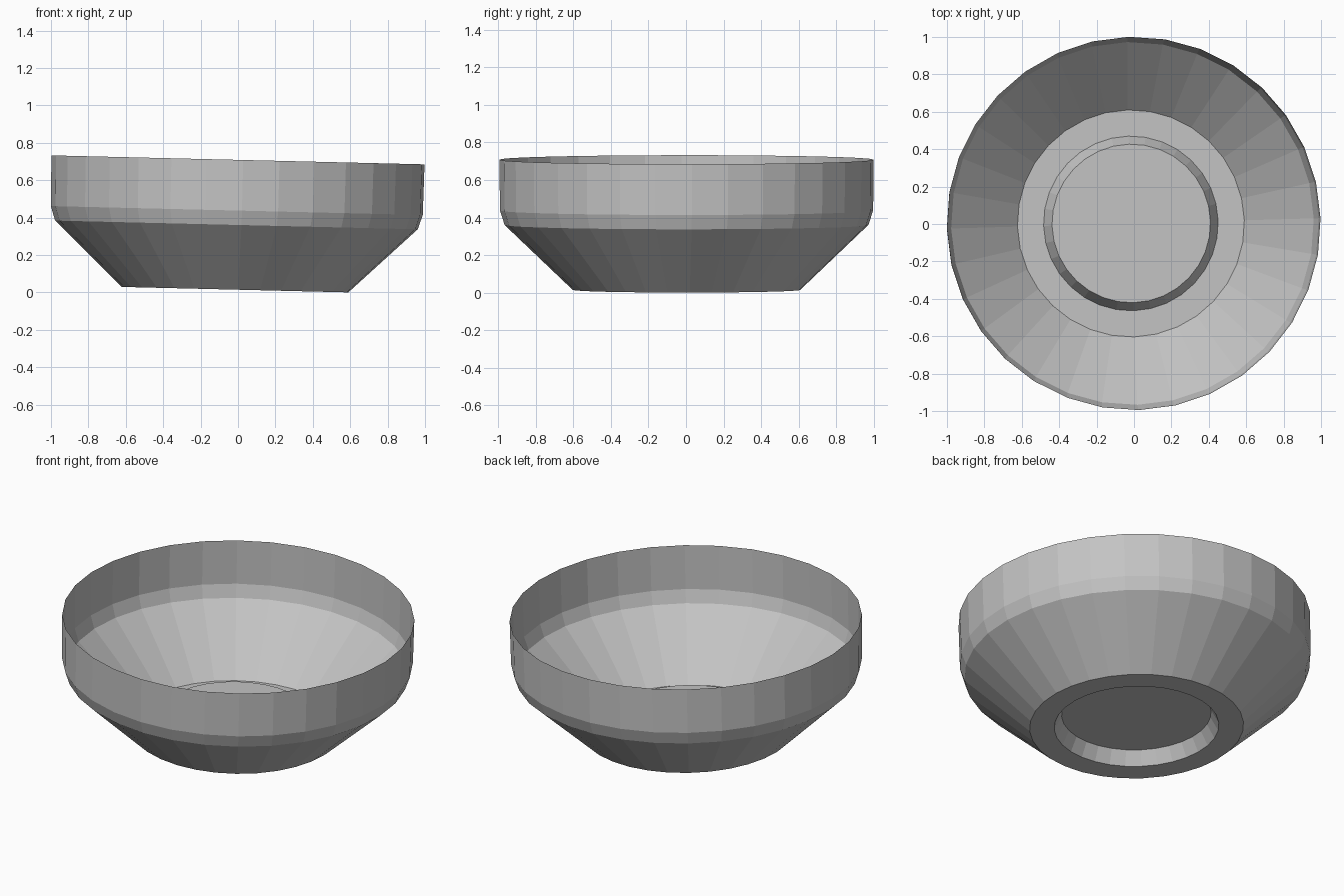
import bpy, bmesh, math
from mathutils import Matrix

if "Cube" in bpy.data.objects:
    bpy.data.objects.remove(bpy.data.objects["Cube"])

SIDES = 32
TILT = 0.024          # slight lean of the whole bowl, in radians
TURN = math.radians(1.6)

# (radius, height) from the raised centre of the foot out to the rim
PROFILE = [(0.424, 0.098), (0.467, 0.015), (0.607, 0.015),
           (0.97, 0.361), (0.995, 0.438), (0.998, 0.709)]

grey = bpy.data.materials.new("plain grey")
grey.diffuse_color = (0.55, 0.55, 0.55, 1)
grey.use_nodes = True
grey.node_tree.nodes["Principled BSDF"].inputs["Base Color"].default_value = grey.diffuse_color

bm = bmesh.new()

# Rings of the thin open shell
rings = []
for r, z in PROFILE:
    rings.append([bm.verts.new((r * math.cos(TURN + i * math.tau / SIDES),
                                r * math.sin(TURN + i * math.tau / SIDES), z))
                  for i in range(SIDES)])

# Raised flat centre, then bands of flat facets
bm.faces.new(rings[0][::-1])
for a, b in zip(rings, rings[1:]):
    for i in range(SIDES):
        j = (i + 1) % SIDES
        bm.faces.new((a[i], a[j], b[j], b[i]))
bmesh.ops.recalc_face_normals(bm, faces=bm.faces[:])

# Lean the bowl about the rim centre, then rest it on the ground
pivot = Matrix.Translation((0, 0.003, 0.709))
lean = pivot @ Matrix.Rotation(TILT, 4, 'Y') @ Matrix.Translation((0, 0, -0.709))
bm.transform(lean)
low = min(v.co.z for v in bm.verts)
bm.transform(Matrix.Translation((0, 0, -low)))

mesh = bpy.data.meshes.new("bowl")
bm.to_mesh(mesh)
bm.free()
mesh.materials.append(grey)
bowl = bpy.data.objects.new("bowl", mesh)
bpy.context.collection.objects.link(bowl)
